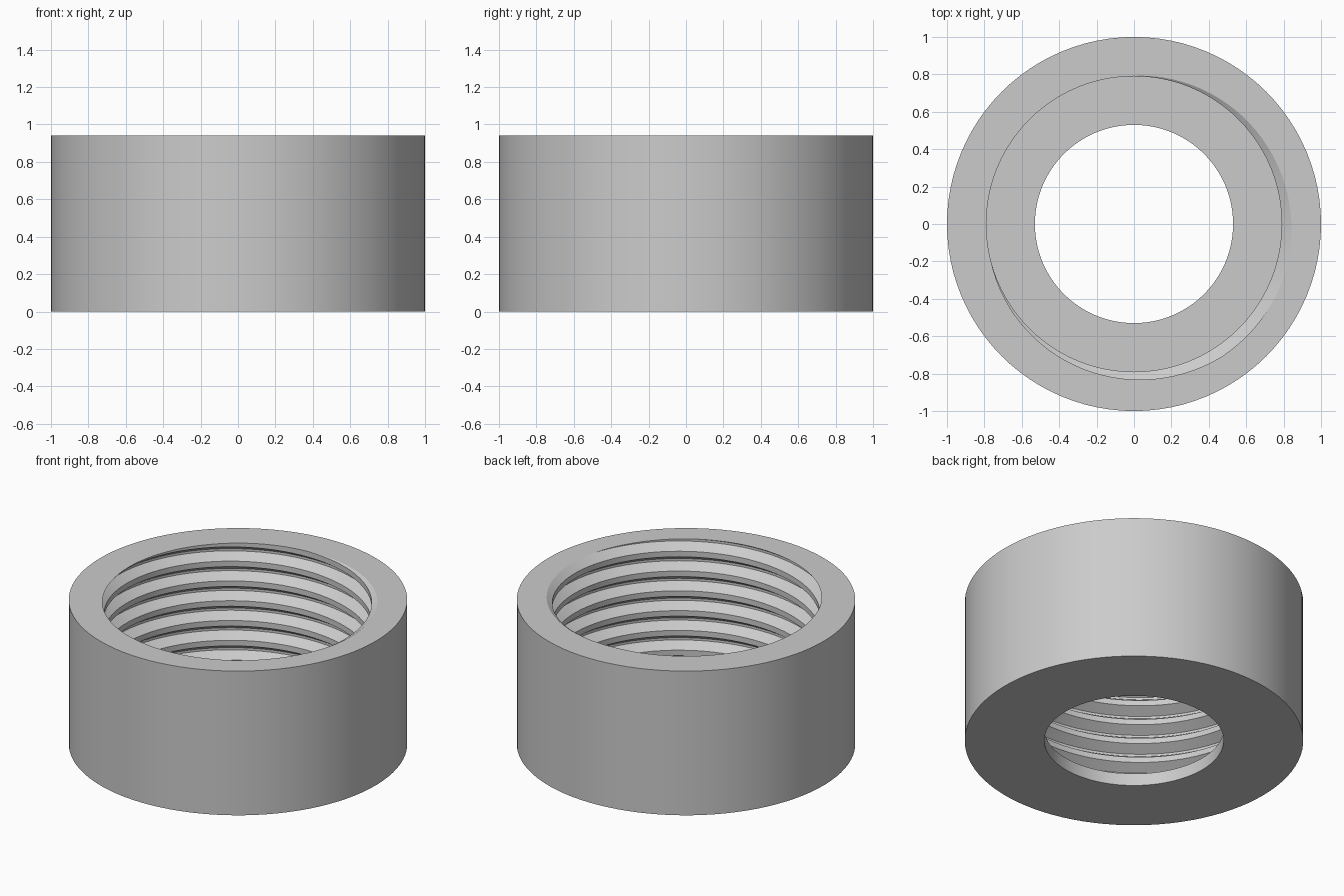
import bpy, bmesh
from math import cos, sin, radians, tau

cube = bpy.data.objects.get("Cube")
if cube:
    bpy.data.objects.remove(cube, do_unlink=True)

SEGMENTS = 96
HEIGHT, FLOOR = 0.94, 0.08
OUTER, HOLE = 1.0, 0.53
CREST, ROOT = 0.79, 0.85
PITCH, FLANK, FLAT = 0.129, 0.039, 0.015
GROOVE = 2 * FLANK + FLAT
START = radians(-165)  # angle where the groove reaches the top face

grey = bpy.data.materials.new("grey_metal")
grey.use_nodes = True
colour = (0.6, 0.6, 0.6, 1)
grey.diffuse_color = colour
grey.node_tree.nodes["Principled BSDF"].inputs["Base Color"].default_value = colour

bm = bmesh.new()


def ring(radius, z):
    verts = [bm.verts.new((radius * cos(tau * i / SEGMENTS),
                           radius * sin(tau * i / SEGMENTS), z))
             for i in range(SEGMENTS)]
    return verts


def bridge(a, b):
    for i in range(SEGMENTS):
        j = (i + 1) % SEGMENTS
        bm.faces.new((a[i], a[j], b[j], b[i]))


# Threaded bore: one groove profile repeated per pitch along a right-hand helix
profile = [(0, CREST), (FLANK, ROOT), (FLANK + FLAT, ROOT), (GROOVE, CREST)]
turns = range(-9, 3)
columns = []
for i in range(SEGMENTS + 1):
    angle = START + tau * i / SEGMENTS
    lift = HEIGHT - GROOVE + PITCH * i / SEGMENTS
    columns.append([bm.verts.new((r * cos(angle), r * sin(angle), lift + dz + PITCH * t))
                    for t in turns for dz, r in profile])
for a, b in zip(columns, columns[1:]):
    for k in range(len(a) - 1):
        bm.faces.new((a[k], b[k], b[k + 1], a[k + 1]))
bmesh.ops.remove_doubles(bm, verts=bm.verts[:], dist=0.0001)

# Trim the bore flat at the floor and at the top
for z, side in ((FLOOR, -1), (HEIGHT, 1)):
    bmesh.ops.bisect_plane(bm, geom=bm.verts[:] + bm.edges[:] + bm.faces[:],
                           dist=0.00001, plane_co=(0, 0, z),
                           plane_no=(0, 0, side), clear_outer=True)

# Outer wall, underside and floor hole
top = ring(OUTER, HEIGHT)
base = ring(OUTER, 0)
hole_base = ring(HOLE, 0)
hole_top = ring(HOLE, FLOOR)
for a, b in ((top, base), (base, hole_base), (hole_base, hole_top)):
    bridge(a, b)

# Flat top rim and inner floor
for z in (HEIGHT, FLOOR):
    edges = [e for e in bm.edges if e.is_boundary
             and all(abs(v.co.z - z) < 0.0005 for v in e.verts)]
    bmesh.ops.triangle_fill(bm, edges=edges, use_beauty=True, normal=(0, 0, 1))

bmesh.ops.recalc_face_normals(bm, faces=bm.faces[:])
mesh = bpy.data.meshes.new("threaded_cap")
bm.to_mesh(mesh)
bm.free()
mesh.materials.append(grey)
cap = bpy.data.objects.new("threaded_cap", mesh)
bpy.context.collection.objects.link(cap)
bpy.ops.object.select_all(action="DESELECT")
cap.select_set(True)
bpy.context.view_layer.objects.active = cap
bpy.ops.object.shade_smooth_by_angle(angle=radians(30))
